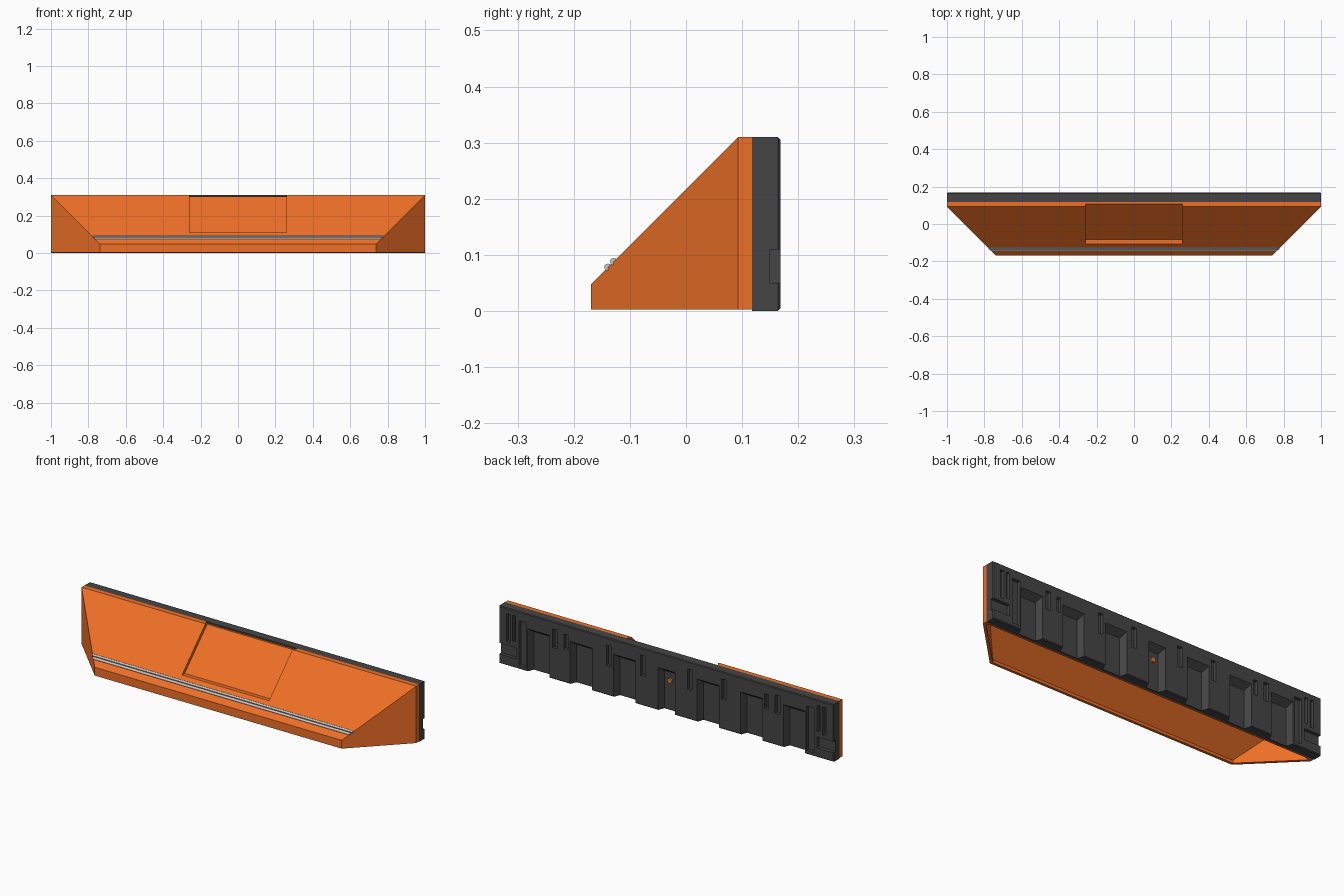
import bpy, bmesh, math

if "Cube" in bpy.data.objects:
    bpy.data.objects.remove(bpy.data.objects["Cube"])


def material(name, rgb):
    m = bpy.data.materials.new(name)
    m.diffuse_color = (*rgb, 1)
    m.use_nodes = True
    m.node_tree.nodes["Principled BSDF"].inputs["Base Color"].default_value = m.diffuse_color
    return m


ORANGE = material("orange", (0.85, 0.16, 0.02))
DARK = material("dark", (0.06, 0.06, 0.06))


def add_loft(bm, sections, cx=0):
    """Loft rectangles (y, half_width, z_low, z_high) along y."""
    rings = [[bm.verts.new((cx + x, y, z)) for x, z in
              ((-w, z0), (w, z0), (w, z1), (-w, z1))] for y, w, z0, z1 in sections]
    bm.faces.new(rings[0])
    bm.faces.new(rings[-1][::-1])
    for a, b in zip(rings, rings[1:]):
        for i in range(4):
            j = (i + 1) % 4
            bm.faces.new((a[j], a[i], b[i], b[j]))


def add_prism(bm, profile, lo, hi, place):
    """Extrude a 2D profile; place(u, v, t) gives the 3D point."""
    a = [bm.verts.new(place(u, v, lo)) for u, v in profile]
    b = [bm.verts.new(place(u, v, hi)) for u, v in profile]
    bm.faces.new(a)
    bm.faces.new(b[::-1])
    for i in range(len(a)):
        j = (i + 1) % len(a)
        bm.faces.new((a[j], a[i], b[i], b[j]))


def finish(bm, name, mat=None):
    bmesh.ops.recalc_face_normals(bm, faces=bm.faces)
    me = bpy.data.meshes.new(name)
    bm.to_mesh(me)
    bm.free()
    ob = bpy.data.objects.new(name, me)
    bpy.context.collection.objects.link(ob)
    if mat:
        me.materials.append(mat)
    return ob


def cut(target, bm, name):
    cutter = finish(bm, name)
    cutter.hide_render = True
    cutter.hide_viewport = True
    mod = target.modifiers.new(name, 'BOOLEAN')
    mod.operation = 'DIFFERENCE'
    mod.solver = 'EXACT'
    mod.object = cutter


# Sloped orange housing with mitred ends and a rear flange
bm = bmesh.new()
add_loft(bm, [(-0.169, 0.738, 0.003, 0.048), (0.093, 1, 0.003, 0.31),
              (0.118, 1, 0.003, 0.31)])
housing = finish(bm, "housing", ORANGE)

# Hollow underside
bm = bmesh.new()
add_loft(bm, [(-0.154, 0.732, -0.02, 0.018), (0.093, 0.979, -0.02, 0.265),
              (0.105, 0.979, -0.02, 0.277)])
cut(housing, bm, "housing_cavity")

# Recessed panel on the slope, flared where it meets the back plate
bm = bmesh.new()
add_prism(bm, [(-0.107, 0.11), (-0.084, 0.11), (0.125, 0.319), (0.125, 0.36), (-0.107, 0.36)],
          -0.26, 0.26, lambda y, z, x: (x, y, z))
cut(housing, bm, "panel_recess")
bm = bmesh.new()
add_prism(bm, [(-0.258, 0.094), (0.258, 0.094), (0.28, 0.125), (-0.28, 0.125)],
          0.302, 0.34, lambda x, y, z: (x, y, z))
cut(housing, bm, "panel_flare")

# Two thin grey trim tubes across the lower slope
for n, y in enumerate((-0.139, -0.129)):
    bpy.ops.mesh.primitive_cylinder_add(vertices=12, radius=0.0065, depth=2 * (0.907 + y),
                                        location=(0, y, y + 0.217),
                                        rotation=(0, math.pi / 2, 0))
    bpy.context.object.name = ("lower_trim", "upper_trim")[n]
    bpy.ops.object.shade_smooth_by_angle()

# Dark back plate with chamfered rear edges
bm = bmesh.new()
add_loft(bm, [(0.118, 1, 0, 0.31), (0.164, 1, 0, 0.31), (0.168, 0.996, 0.004, 0.306)])
plate = finish(bm, "back_plate", DARK)

# Drafted pockets open at the bottom, slots and end notches in the back
bm = bmesh.new()
for x, w in ((0, 0.045), (0.25, 0.06), (0.51, 0.06), (0.765, 0.06)):
    for s in ((1, -1) if x else (1,)):
        add_loft(bm, [(0.132, w - 0.008, -0.02, 0.205), (0.175, w + 0.008, -0.02, 0.235)], s * x)
for x, w, z0, z1 in ((0.14, 0.014, 0.16, 0.27), (0.345, 0.014, 0.16, 0.27),
                     (0.60, 0.012, 0.18, 0.26), (0.665, 0.014, 0.17, 0.27),
                     (0.86, 0.022, 0.02, 0.26), (0.91, 0.008, 0.14, 0.28),
                     (0.945, 0.010, 0.13, 0.28), (0.965, 0.065, 0.05, 0.11)):
    for s in (1, -1):
        add_loft(bm, [(0.15, w, z0, z1), (0.175, w, z0, z1)], s * x)
cut(plate, bm, "plate_pockets")

# Small orange plug in the middle pocket
bpy.ops.mesh.primitive_cylinder_add(vertices=12, radius=0.013, depth=0.012,
                                    location=(0, 0.136, 0.16), rotation=(math.pi / 2, 0, 0))
bpy.context.object.name = "centre_plug"
bpy.context.object.data.materials.append(ORANGE)
bpy.ops.object.shade_smooth_by_angle()
